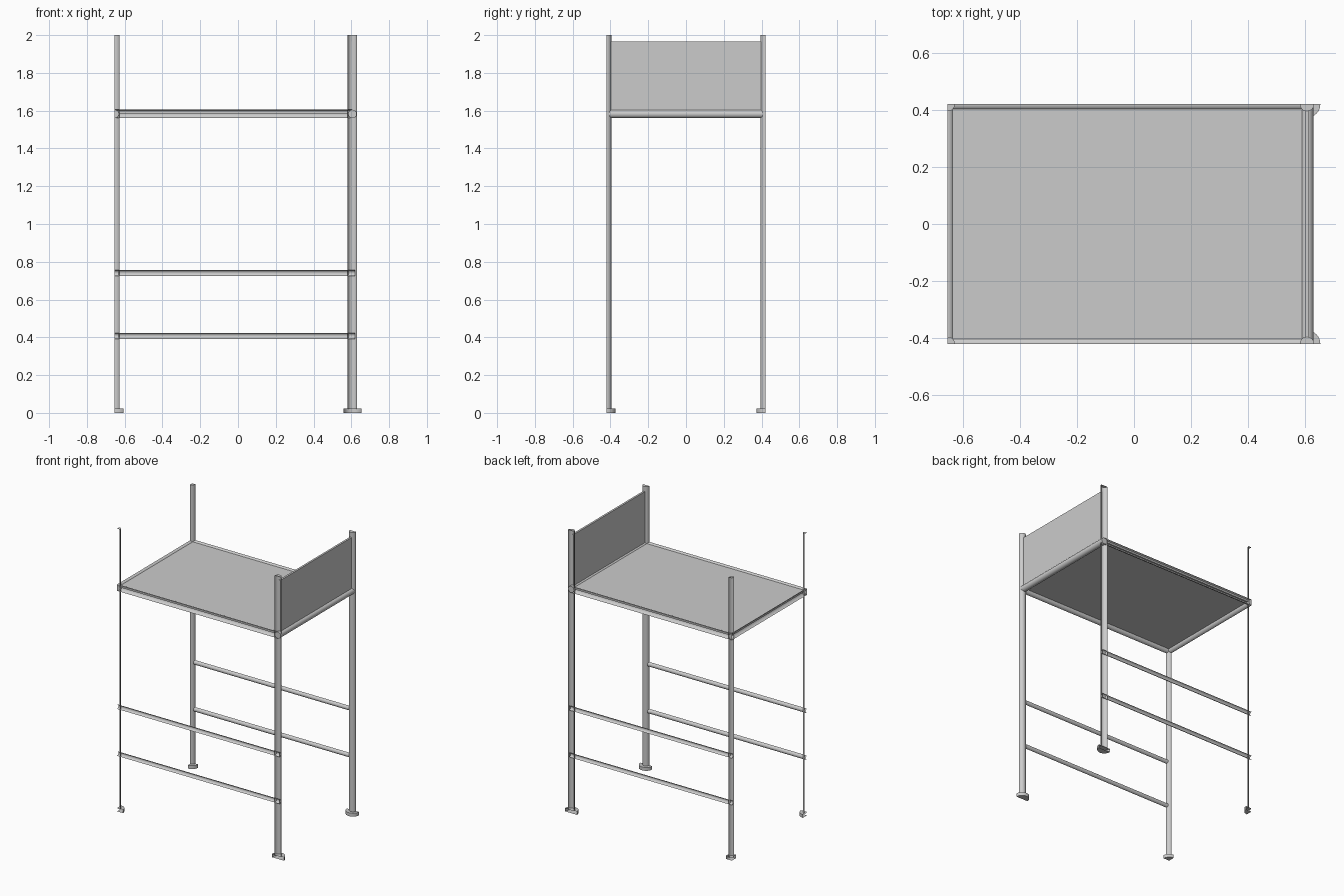
import bpy, bmesh
from math import radians
from mathutils import Vector, Matrix

if "Cube" in bpy.data.objects:
    bpy.data.objects.remove(bpy.data.objects["Cube"])

XL, XR, Y = -0.653, 0.606, 0.42      # left cut plane, right post axis, side cut planes
RAIL_Z, RAIL_R, BAR_R, POST_R = 1.5825, 0.0225, 0.0155, 0.025


def crop(bm):
    # open cut at the left plane and at both side planes
    for co, no in (((XL, 0, 0), (-1, 0, 0)), ((0, Y, 0), (0, 1, 0)), ((0, -Y, 0), (0, -1, 0))):
        geom = bm.verts[:] + bm.edges[:] + bm.faces[:]
        bmesh.ops.bisect_plane(bm, geom=geom, dist=1e-5, plane_co=co, plane_no=no, clear_outer=True)


def finish(name, bm, smooth=True):
    mesh = bpy.data.meshes.new(name)
    bm.to_mesh(mesh)
    bm.free()
    ob = bpy.data.objects.new(name, mesh)
    bpy.context.collection.objects.link(ob)
    if smooth:
        bpy.ops.object.select_all(action='DESELECT')
        ob.select_set(True)
        bpy.context.view_layer.objects.active = ob
        bpy.ops.object.shade_smooth_by_angle(angle=radians(35))
    return ob


def tube(name, a, b, r, sides=32):
    # capped cylinder between two points, cropped to the module boundary
    a, b = Vector(a), Vector(b)
    d = b - a
    bm = bmesh.new()
    rot = Vector((0, 0, 1)).rotation_difference(d).to_matrix().to_4x4()
    bmesh.ops.create_cone(bm, cap_ends=True, segments=sides, radius1=r, radius2=r, depth=d.length,
                          matrix=Matrix.Translation((a + b) / 2) @ rot)
    crop(bm)
    return finish(name, bm)


def board(name, lo, hi):
    lo, hi = Vector(lo), Vector(hi)
    bm = bmesh.new()
    bmesh.ops.create_cube(bm, size=1, matrix=Matrix.Translation((lo + hi) / 2) @ Matrix.Diagonal((*(hi - lo), 1)))
    return finish(name, bm, smooth=False)


for side, y in (("front", -Y), ("back", Y)):
    # posts and feet
    for end, x in (("left", XL), ("right", XR)):
        tube(f"{side}_{end}_post", (x, y, 0.02), (x, y, 2.0), POST_R)
        tube(f"{side}_{end}_foot", (x, y, 0), (x, y, 0.024), 0.047)
    # top rail and two lower bars
    tube(f"{side}_top_rail", (XL - 0.1, y, RAIL_Z), (XR, y, RAIL_Z), RAIL_R)
    for level, z in (("low", 0.408), ("middle", 0.74)):
        tube(f"{side}_{level}_bar", (XL - 0.1, y, z), (0.62, y, z), BAR_R)

# cross rails
for end, x in (("left", XL), ("right", XR)):
    tube(f"{end}_cross_rail", (x, -Y, RAIL_Z), (x, Y, RAIL_Z), RAIL_R)

# deck board and end panel
board("deck", (XL + 0.01, -Y + 0.01, 1.585), (XR - 0.01, Y - 0.01, 1.597))
board("end_panel", (XR - 0.007, -0.40, RAIL_Z), (XR + 0.007, 0.40, 1.965))
